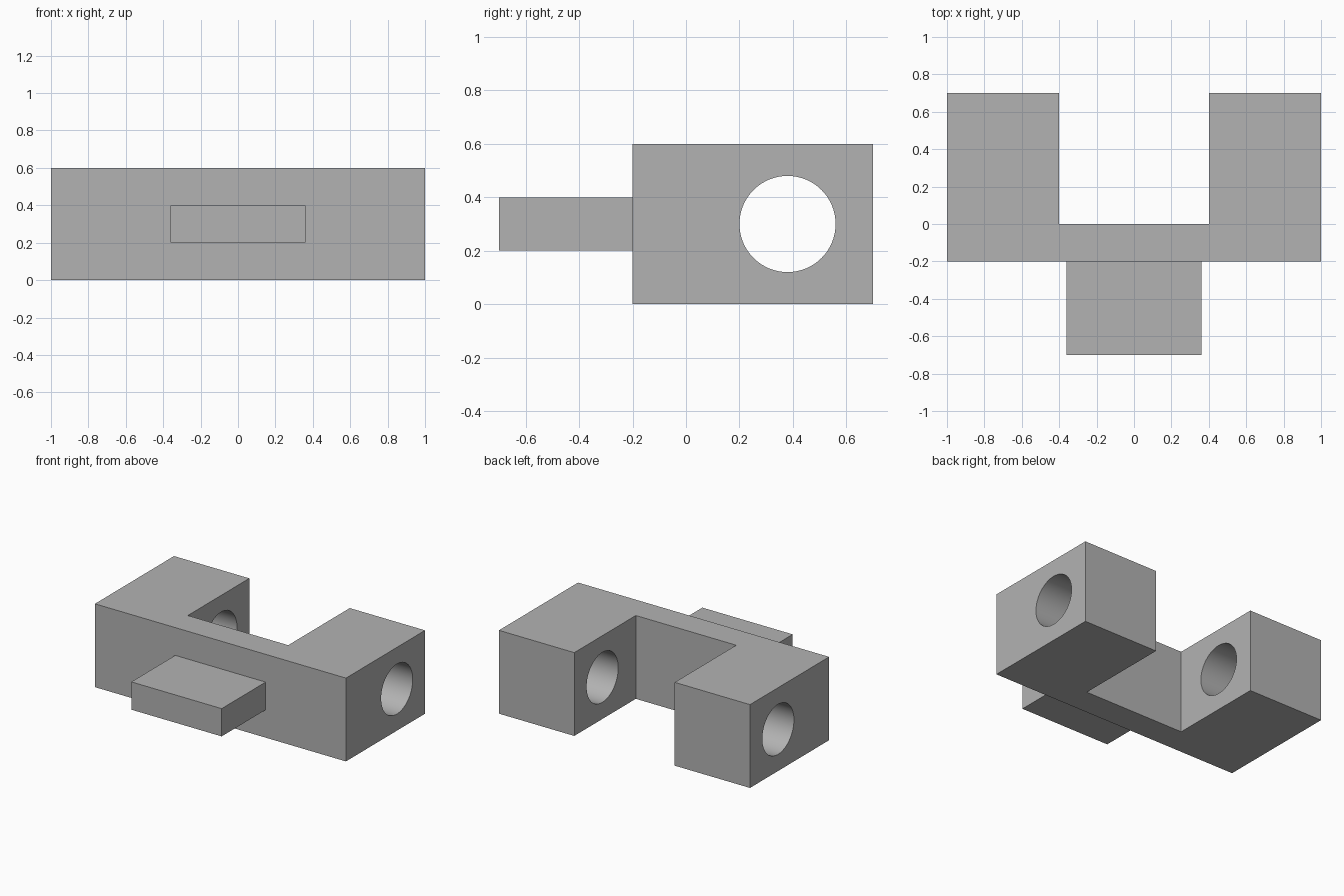
import bpy
import bmesh
from math import pi, radians

cube = bpy.data.objects.get("Cube")
if cube:
    bpy.data.objects.remove(cube, do_unlink=True)

grey = bpy.data.materials.new("plain grey")
grey.use_nodes = True
GREY = (0.45, 0.45, 0.45, 1)
grey.diffuse_color = GREY
grey.node_tree.nodes["Principled BSDF"].inputs["Base Color"].default_value = GREY


def prism(name, outline, z0, z1):
    """Extrude a flat outline, counter-clockwise from above, from z0 to z1."""
    bm = bmesh.new()
    base = bm.faces.new([bm.verts.new((x, y, z0)) for x, y in outline])
    result = bmesh.ops.extrude_face_region(bm, geom=[base])
    top = [v for v in result["geom"] if isinstance(v, bmesh.types.BMVert)]
    bmesh.ops.translate(bm, verts=top, vec=(0, 0, z1 - z0))
    bmesh.ops.recalc_face_normals(bm, faces=bm.faces)
    mesh = bpy.data.meshes.new(name)
    bm.to_mesh(mesh)
    bm.free()
    mesh.materials.append(grey)
    obj = bpy.data.objects.new(name, mesh)
    bpy.context.collection.objects.link(obj)
    return obj


# U-shaped clevis body: half outline mirrored about x = 0
half = [(1, -0.2), (1, 0.7), (0.4, 0.7), (0.4, 0)]
outline = half + [(-x, y) for x, y in reversed(half)]
body = prism("clevis_body", outline, 0, 0.6)

# Pin hole through both arms
bpy.ops.mesh.primitive_cylinder_add(vertices=64, radius=0.18, depth=3,
                                    location=(0, 0.38, 0.3),
                                    rotation=(0, pi / 2, 0))
cutter = bpy.context.object
cutter.name = "pin_hole_cutter"
cutter.hide_render = True
cutter.data.materials.append(grey)

hole = body.modifiers.new("pin_hole", "BOOLEAN")
hole.operation = "DIFFERENCE"
hole.solver = "EXACT"
hole.object = cutter

bpy.ops.object.select_all(action="DESELECT")
body.select_set(True)
bpy.context.view_layer.objects.active = body
bpy.ops.object.modifier_apply(modifier=hole.name)
bpy.data.objects.remove(cutter, do_unlink=True)
bpy.ops.object.shade_smooth_by_angle(angle=radians(30))

# Flat tongue projecting from the front
prism("front_tongue",
      [(-0.36, -0.7), (0.36, -0.7), (0.36, -0.2), (-0.36, -0.2)], 0.2, 0.4)
